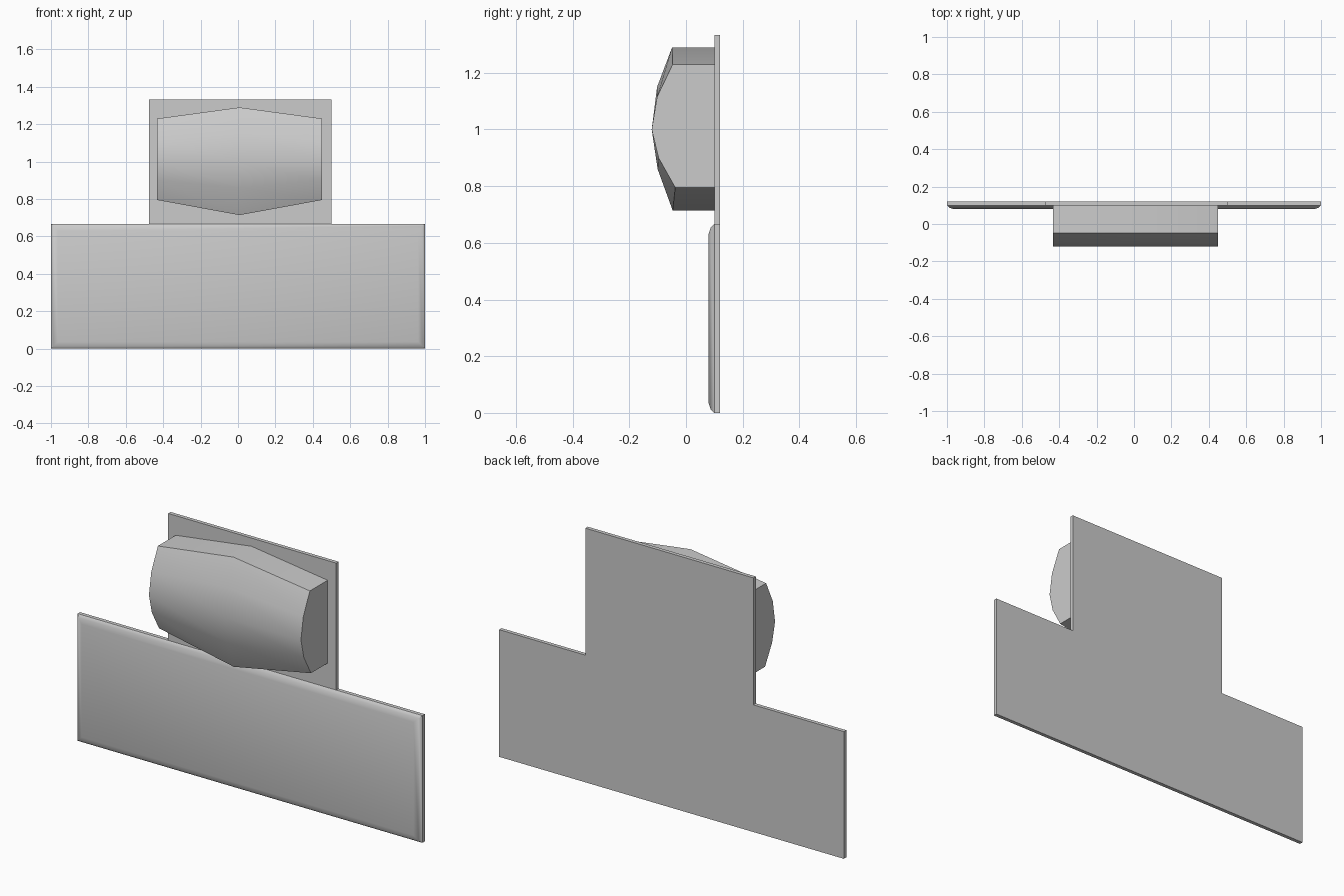
import bpy, bmesh, math

if "Cube" in bpy.data.objects:
    bpy.data.objects.remove(bpy.data.objects["Cube"])


def loft(name, rings, cap_start=False, cap_end=False, extra=None):
    """Skin a list of closed rings; extra = indices in the last ring forming one more face."""
    bm = bmesh.new()
    rows = [[bm.verts.new(p) for p in ring] for ring in rings]
    for a, b in zip(rows, rows[1:]):
        for i in range(len(a)):
            j = (i + 1) % len(a)
            bm.faces.new((a[i], a[j], b[j], b[i]))
    if cap_start:
        bm.faces.new(rows[0][::-1])
    if cap_end:
        bm.faces.new(rows[-1])
    if extra:
        bm.faces.new([rows[-1][i] for i in extra])
    bmesh.ops.recalc_face_normals(bm, faces=bm.faces)
    mesh = bpy.data.meshes.new(name)
    bm.to_mesh(mesh)
    bm.free()
    ob = bpy.data.objects.new(name, mesh)
    bpy.context.collection.objects.link(ob)
    bpy.ops.object.select_all(action='DESELECT')
    ob.select_set(True)
    bpy.context.view_layer.objects.active = ob
    bpy.ops.object.shade_smooth_by_angle(angle=math.radians(32))
    return ob


W, H, TOP = 1.0, 0.667, 1.333

# Stepped back plate: open at the front where the raised panel covers it
tee = [(-W, 0), (W, 0), (W, H), (0.5, H), (0.5, TOP), (-0.475, TOP), (-0.475, H), (-W, H)]
loft("back_plate", [[(x, y, z) for x, z in tee] for y in (0.12, 0.10)],
     cap_start=True, extra=(3, 4, 5, 6))

# Raised lower panel with rounded front edges: (inset, y)
steps = [(0, 0.10), (0.013, 0.087), (0.037, 0.079)]
loft("front_panel",
     [[(-W + d, y, d), (W - d, y, d), (W - d, y, H - d), (-W + d, y, H - d)] for d, y in steps],
     cap_end=True)

# Bulging barrel block: (y, z) sections at the ends and the wider middle
end = [(0.10, 1.23), (-0.047, 1.23), (-0.102, 1.115), (-0.121, 1.0),
       (-0.097, 0.90), (-0.038, 0.795), (0.10, 0.795)]
mid = [(0.10, 1.29), (-0.049, 1.29), (-0.102, 1.15), (-0.121, 1.0),
       (-0.10, 0.86), (-0.047, 0.714), (0.10, 0.714)]
loft("barrel_block",
     [[(x, y, z) for y, z in sec] for x, sec in ((-0.432, end), (0.008, mid), (0.45, end))],
     cap_start=True, cap_end=True)
